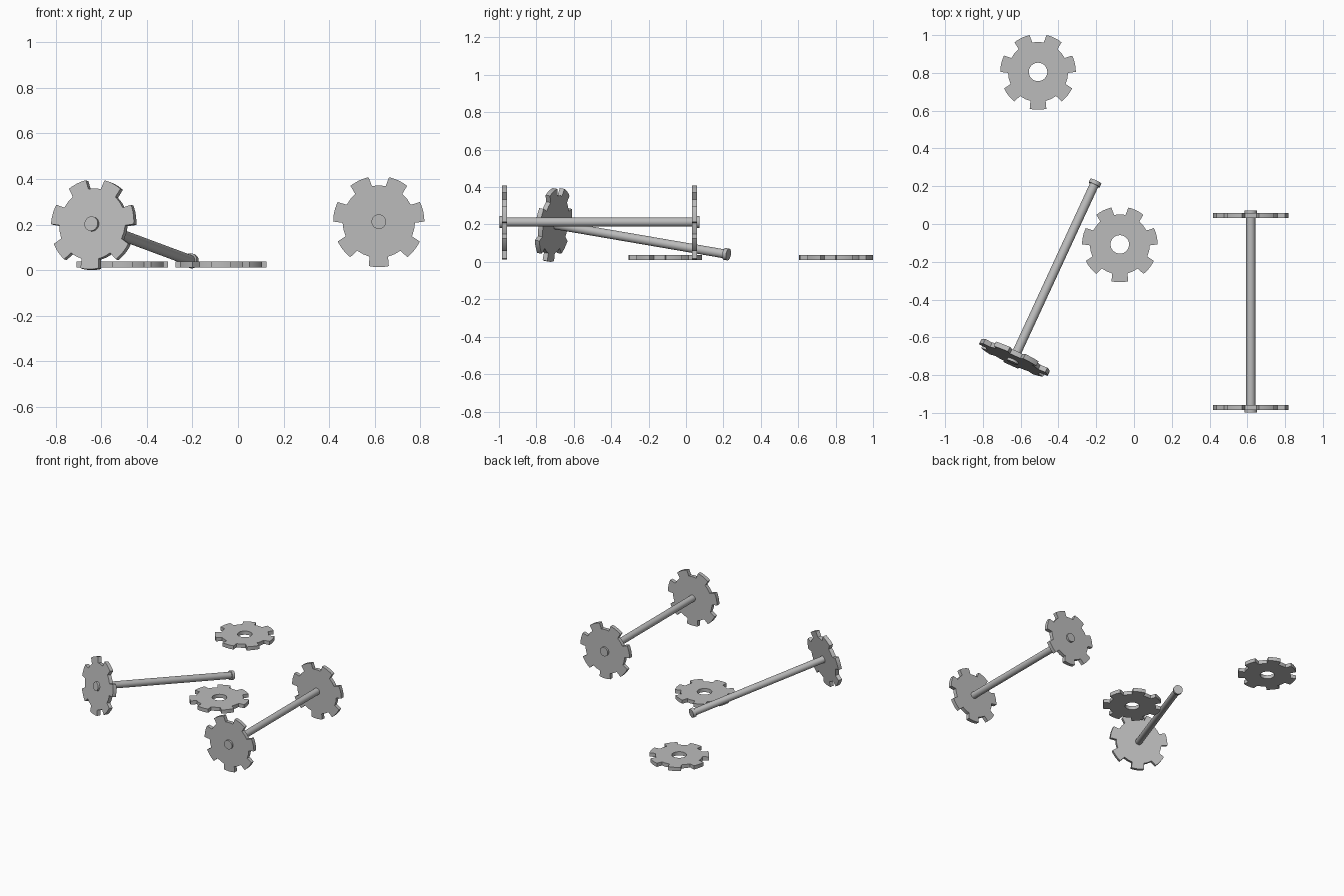
import bpy, bmesh, math
from mathutils import Matrix, Vector

cube = bpy.data.objects.get("Cube")
if cube:
    bpy.data.objects.remove(cube, do_unlink=True)

steel = bpy.data.materials.new("plain_grey")
steel.use_nodes = True
GREY = (0.5, 0.5, 0.5, 1)
steel.diffuse_color = GREY
steel.node_tree.nodes["Principled BSDF"].inputs["Base Color"].default_value = GREY

TEETH = 7
OUTER, ROOT, HOLE = 0.2, 0.159, 0.049
THICK = 0.027
ROD, CAP = 0.024, 0.032
CAP_LEN = 0.022
LENGTH = 1.07
INSET = 0.027          # wheel centre to axle end


def finish(bm, name, matrix):
    bmesh.ops.recalc_face_normals(bm, faces=bm.faces)
    mesh = bpy.data.meshes.new(name)
    bm.to_mesh(mesh)
    bm.free()
    mesh.materials.append(steel)
    obj = bpy.data.objects.new(name, mesh)
    bpy.context.collection.objects.link(obj)
    obj.matrix_world = matrix
    bpy.ops.object.select_all(action='DESELECT')
    obj.select_set(True)
    bpy.context.view_layer.objects.active = obj
    bpy.ops.object.shade_smooth_by_angle(angle=math.radians(30))
    return obj


def polar(radius, degrees):
    a = math.radians(degrees)
    return Vector((radius * math.cos(a), radius * math.sin(a), 0))


def wheel(name, matrix, holed):
    """Notched disc about local z, one tooth pointing along local -y."""
    outline = []
    for i in range(TEETH):
        mid = -90 + i * 360 / TEETH
        half = 180 / TEETH
        outline.append(polar(ROOT, mid - half + 11))
        outline += [polar(OUTER, mid + t * (half - 13) / 3) for t in range(-3, 4)]
        outline.append(polar(ROOT, mid + half - 11))
        outline.append(polar(ROOT, mid + half))
    loops = [outline]
    if holed:
        loops.append([polar(HOLE, k * 11.25) for k in range(32)])
    bm = bmesh.new()
    edges = []
    for loop in loops:
        verts = [bm.verts.new(p - Vector((0, 0, THICK / 2))) for p in loop]
        edges += [bm.edges.new((v, verts[i - 1])) for i, v in enumerate(verts)]
    if holed:
        bmesh.ops.triangle_fill(bm, edges=edges, use_beauty=True)
    else:
        bm.faces.new(verts)
    result = bmesh.ops.extrude_face_region(bm, geom=bm.faces[:])
    top = [g for g in result["geom"] if isinstance(g, bmesh.types.BMVert)]
    bmesh.ops.translate(bm, verts=top, vec=(0, 0, THICK))
    finish(bm, name, matrix)


def axle(name, matrix):
    """Rod with a wider cap at each end, from the origin along local -z."""
    profile = [(0, 0), (CAP, 0), (CAP, CAP_LEN), (ROD, CAP_LEN),
               (ROD, LENGTH - CAP_LEN), (CAP, LENGTH - CAP_LEN),
               (CAP, LENGTH), (0, LENGTH)]
    bm = bmesh.new()
    verts = [bm.verts.new((r, 0, -d)) for r, d in profile]
    edges = [bm.edges.new(pair) for pair in zip(verts, verts[1:])]
    bmesh.ops.spin(bm, geom=verts + edges, axis=(0, 0, 1), cent=(0, 0, 0),
                   angle=math.tau, steps=32)
    bmesh.ops.remove_doubles(bm, verts=bm.verts, dist=1e-5)
    finish(bm, name, matrix)


def frame(near, direction):
    """Local z faces back out of the near end; local y is as upright as possible."""
    z = -Vector(direction).normalized()
    x = Vector((0, 0, 1)).cross(z).normalized()
    y = z.cross(x)
    return Matrix.Translation(near) @ Matrix((x, y, z)).transposed().to_4x4()


def along(distance):
    return Matrix.Translation((0, 0, -distance))


# Loose wheels lying flat
for name, x, y in (("loose_wheel_back", -0.508, 0.805), ("loose_wheel_middle", -0.075, -0.108)):
    wheel(name, Matrix.Translation((x, y, 0.024)), True)

# Complete axle with a wheel at both ends
base = frame((0.618, -0.998, 0.213), (0, 1, 0))
axle("straight_axle", base)
wheel("straight_axle_front_wheel", base @ along(INSET), False)
wheel("straight_axle_rear_wheel", base @ along(LENGTH - INSET), False)

# Tilted axle with a single wheel, its bare end resting on the ground
base = frame((-0.645, -0.733, 0.204), (0.444, 0.961, -0.165))
axle("tilted_axle", base)
wheel("tilted_axle_wheel", base @ along(INSET), False)
